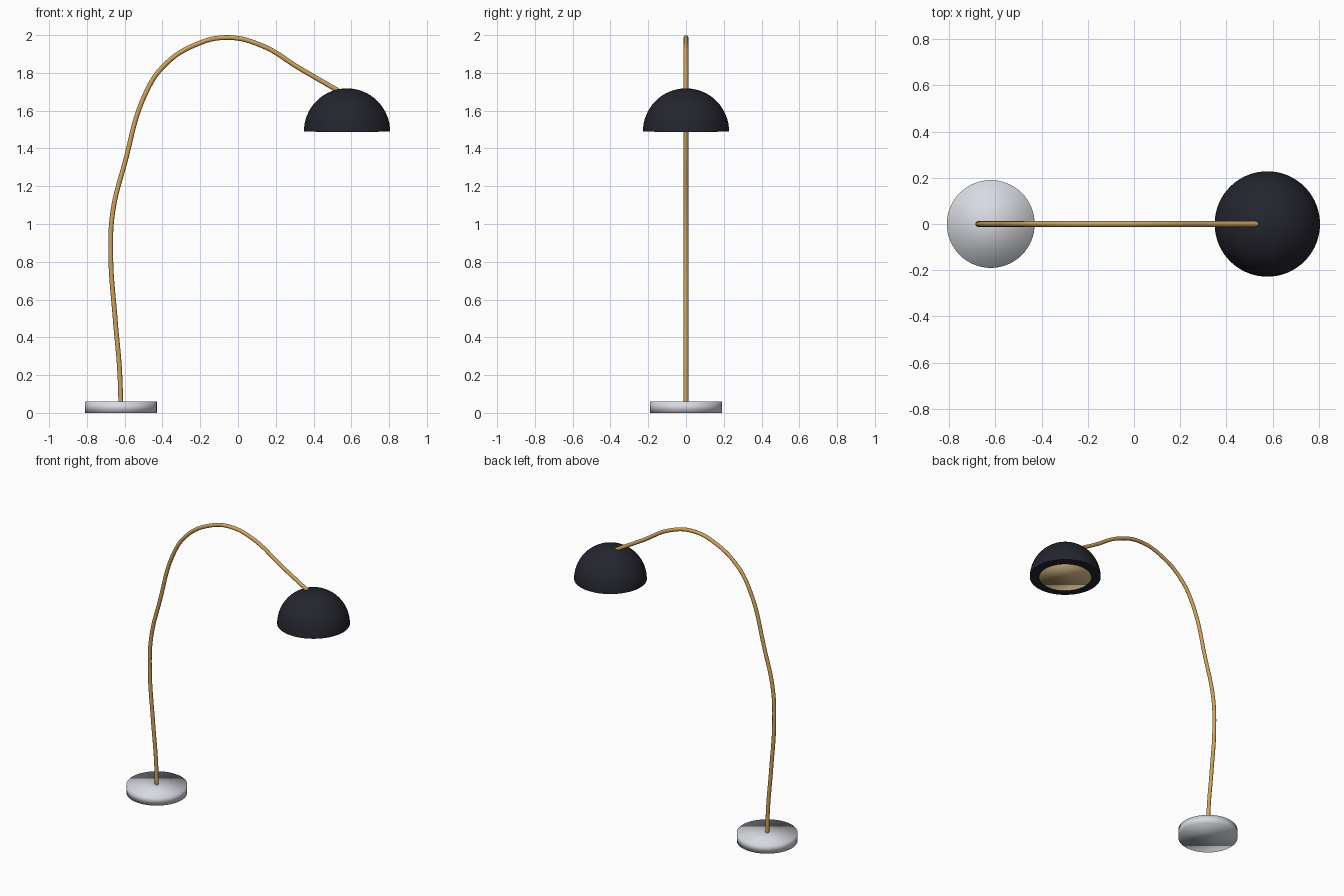
import bpy
import bmesh
import math

cube = bpy.data.objects.get("Cube")
if cube:
    bpy.data.objects.remove(cube, do_unlink=True)


def material(name, rgb):
    m = bpy.data.materials.new(name)
    m.use_nodes = True
    colour = (*rgb, 1)
    m.diffuse_color = colour
    m.node_tree.nodes["Principled BSDF"].inputs["Base Color"].default_value = colour
    return m


def disc(name, radius, depth, location, mat, sides=64):
    bpy.ops.mesh.primitive_cylinder_add(vertices=sides, radius=radius, depth=depth, location=location)
    ob = bpy.context.object
    ob.name = name
    ob.data.materials.append(mat)
    bpy.ops.object.shade_smooth()
    return ob


black = material("matte_black", (0.018, 0.018, 0.028))
brass = material("brass", (0.62, 0.37, 0.11))
marble = material("pale_grey", (0.68, 0.70, 0.75))
cream = material("warm_cream", (0.65, 0.48, 0.24))

BASE_X, SHADE_X, RIM_Z, SHADE_R = -0.62, 0.577, 1.49, 0.228

# Round weighted base
disc("base", 0.19, 0.06, (BASE_X, 0, 0.03), marble)

# Arched stem
path = [(BASE_X, 0.04), (-0.627, 0.23), (-0.65, 0.495), (-0.674, 0.85), (-0.662, 1.07),
        (-0.60, 1.32), (-0.49, 1.69), (-0.39, 1.84), (-0.23, 1.947), (-0.06, 1.987),
        (0.125, 1.945), (0.325, 1.825), (0.54, 1.7)]
curve = bpy.data.curves.new("stem", "CURVE")
curve.dimensions = "3D"
curve.bevel_depth = 0.0125
curve.bevel_resolution = 4
curve.resolution_u = 10
curve.use_fill_caps = True
spline = curve.splines.new("BEZIER")
spline.bezier_points.add(len(path) - 1)
for point, (x, z) in zip(spline.bezier_points, path):
    point.co = (x, 0, z)
    point.handle_left_type = point.handle_right_type = "AUTO"
curve.materials.append(brass)
stem = bpy.data.objects.new("stem", curve)
bpy.context.collection.objects.link(stem)

# Domed shade: upper half of a sphere, closed underneath
bpy.ops.mesh.primitive_uv_sphere_add(segments=64, ring_count=32, radius=SHADE_R,
                                     location=(SHADE_X, 0, RIM_Z))
shade = bpy.context.object
shade.name = "shade"
bm = bmesh.new()
bm.from_mesh(shade.data)
bmesh.ops.bisect_plane(bm, geom=bm.verts[:] + bm.edges[:] + bm.faces[:],
                       plane_co=(0, 0, 0), plane_no=(0, 0, 1), clear_inner=True)
bmesh.ops.holes_fill(bm, edges=[e for e in bm.edges if e.is_boundary], sides=0)
bmesh.ops.recalc_face_normals(bm, faces=bm.faces[:])
bm.to_mesh(shade.data)
bm.free()
shade.data.materials.append(black)
bpy.ops.object.shade_smooth_by_angle(angle=math.radians(40))

# Light diffuser set into the underside of the shade
disc("diffuser", 0.168, 0.006, (SHADE_X, 0, RIM_Z), cream)
